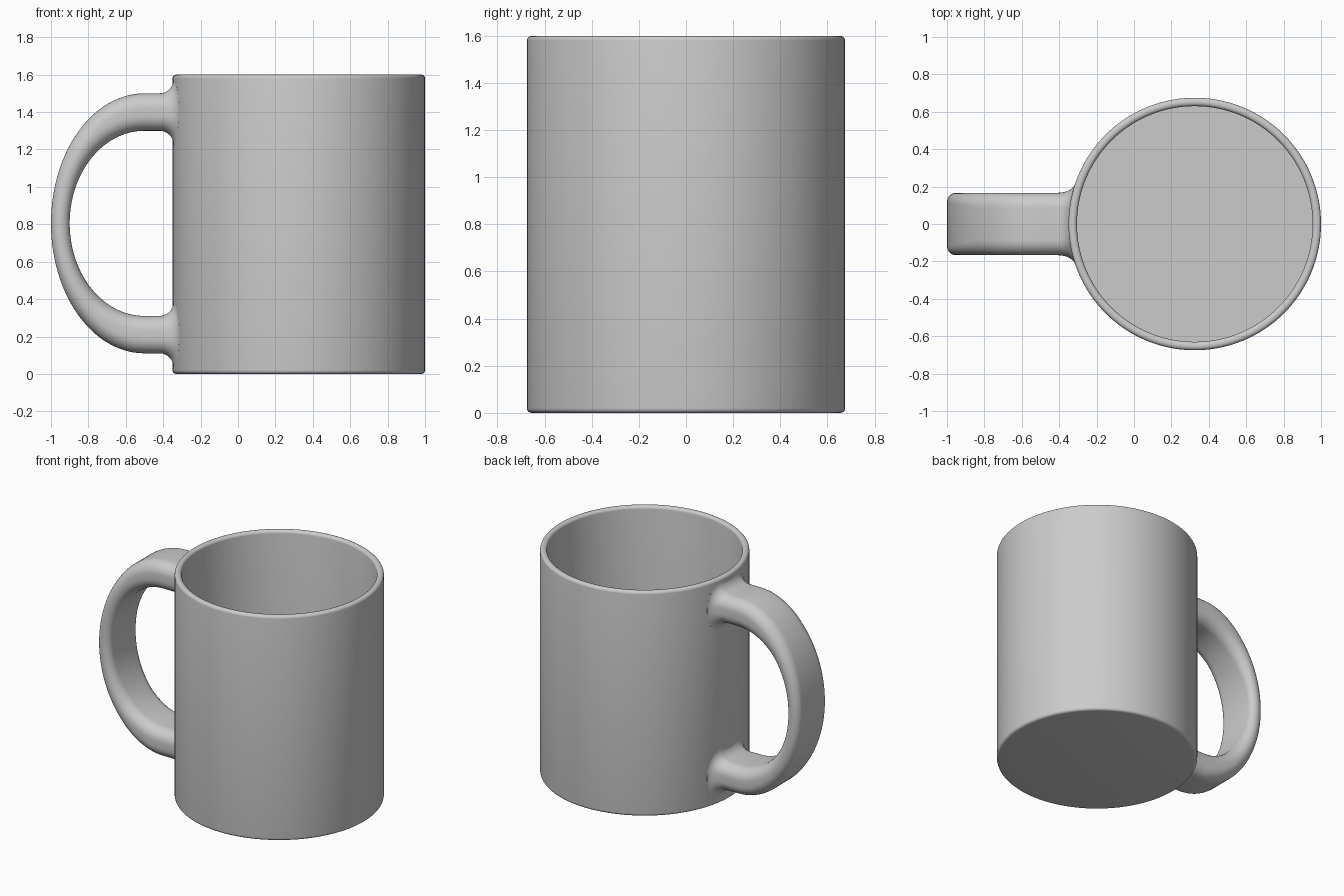
import bpy, bmesh
from math import pi, sin, cos, sqrt
from mathutils import Vector

cube = bpy.data.objects.get("Cube")
if cube:
    bpy.data.objects.remove(cube, do_unlink=True)

ceramic = bpy.data.materials.new("grey_ceramic")
ceramic.use_nodes = True
GREY = (0.6, 0.6, 0.6, 1)
ceramic.diffuse_color = GREY
ceramic.node_tree.nodes["Principled BSDF"].inputs["Base Color"].default_value = GREY

CX, RADIUS, HEIGHT = 0.325, 0.675, 1.6
INNER, FLOOR, EDGE = 0.63, 0.05, 0.02
MID_Z = 0.805


def finish(name, bm):
    bmesh.ops.recalc_face_normals(bm, faces=bm.faces)
    mesh = bpy.data.meshes.new(name)
    bm.to_mesh(mesh)
    bm.free()
    mesh.materials.append(ceramic)
    obj = bpy.data.objects.new(name, mesh)
    bpy.context.collection.objects.link(obj)
    bpy.ops.object.select_all(action="DESELECT")
    obj.select_set(True)
    bpy.context.view_layer.objects.active = obj
    bpy.ops.object.shade_smooth_by_angle(angle=pi / 5)
    return obj


def arc(cx, cz, r, start, end, n=5):
    return [(cx + r * cos(start + (end - start) * i / n),
             cz + r * sin(start + (end - start) * i / n)) for i in range(n + 1)]


def bridge(bm, rings):
    for a, b in zip(rings, rings[1:]):
        for i in range(len(a)):
            j = (i + 1) % len(a)
            bm.faces.new((a[i], a[j], b[j], b[i]))


# Cup: a turned profile with rounded foot and rim, open at the top
profile = arc(RADIUS - EDGE, EDGE, EDGE, -pi / 2, 0)
profile += arc(RADIUS - EDGE, HEIGHT - EDGE, EDGE, 0, pi / 2)
profile += arc(INNER + EDGE, HEIGHT - EDGE, EDGE, pi / 2, pi)
profile += [(INNER, FLOOR)]
SEG = 128
bm = bmesh.new()
rings = [[bm.verts.new((CX + r * cos(2 * pi * i / SEG), r * sin(2 * pi * i / SEG), z))
          for i in range(SEG)] for r, z in profile]
bridge(bm, rings)
bm.faces.new(rings[0])
bm.faces.new(rings[-1])
finish("cup", bm)

# Handle: rounded strap along a half ellipse, flared where it meets the cup
HALF_WIDTH, FLARE = 0.167, 0.075


def section(thick):
    """Points and outward normals of a rounded rectangle (radial, sideways)."""
    r = min(0.08, thick * 0.49)
    u, v = thick / 2 - r, HALF_WIDTH - r
    out = []
    for k, (su, sv) in enumerate(((1, 1), (-1, 1), (-1, -1), (1, -1))):
        for i in range(9):
            a = (k + i / 8) * pi / 2
            n = Vector((cos(a), sin(a)))
            out.append((Vector((su * u, sv * v)) + r * n, n))
    return out


def flared_ring(bm, gap, side):
    """Section that follows the cup wall at a given distance from it."""
    grow = FLARE - sqrt(max(0, FLARE ** 2 - (FLARE - gap) ** 2))
    ring = []
    for p, n in section(0.2):
        y = p.y + n.y * grow * 0.6
        z = MID_Z + side * (0.595 + p.x + n.x * grow)
        x = CX - sqrt(RADIUS ** 2 - y * y) - gap
        ring.append(bm.verts.new((x, y, z)))
    return ring


def bow_ring(bm, angle):
    outer = Vector((-0.5 - 0.5 * sin(angle), 0, MID_Z + 0.695 * cos(angle)))
    inner = Vector((-0.5 - 0.4 * sin(angle), 0, MID_Z + 0.495 * cos(angle)))
    mid, across = (outer + inner) / 2, (outer - inner).normalized()
    return [bm.verts.new(mid + across * p.x + Vector((0, p.y, 0)))
            for p, n in section((outer - inner).length)]


gaps = [-0.01] + [FLARE * (1 - cos(i * pi / 16)) for i in range(9)]
bm = bmesh.new()
rings = [flared_ring(bm, g, 1) for g in gaps]
rings += [bow_ring(bm, pi * i / 56) for i in range(57)]
rings += [flared_ring(bm, g, -1) for g in reversed(gaps)]
bridge(bm, rings)
finish("handle", bm)
